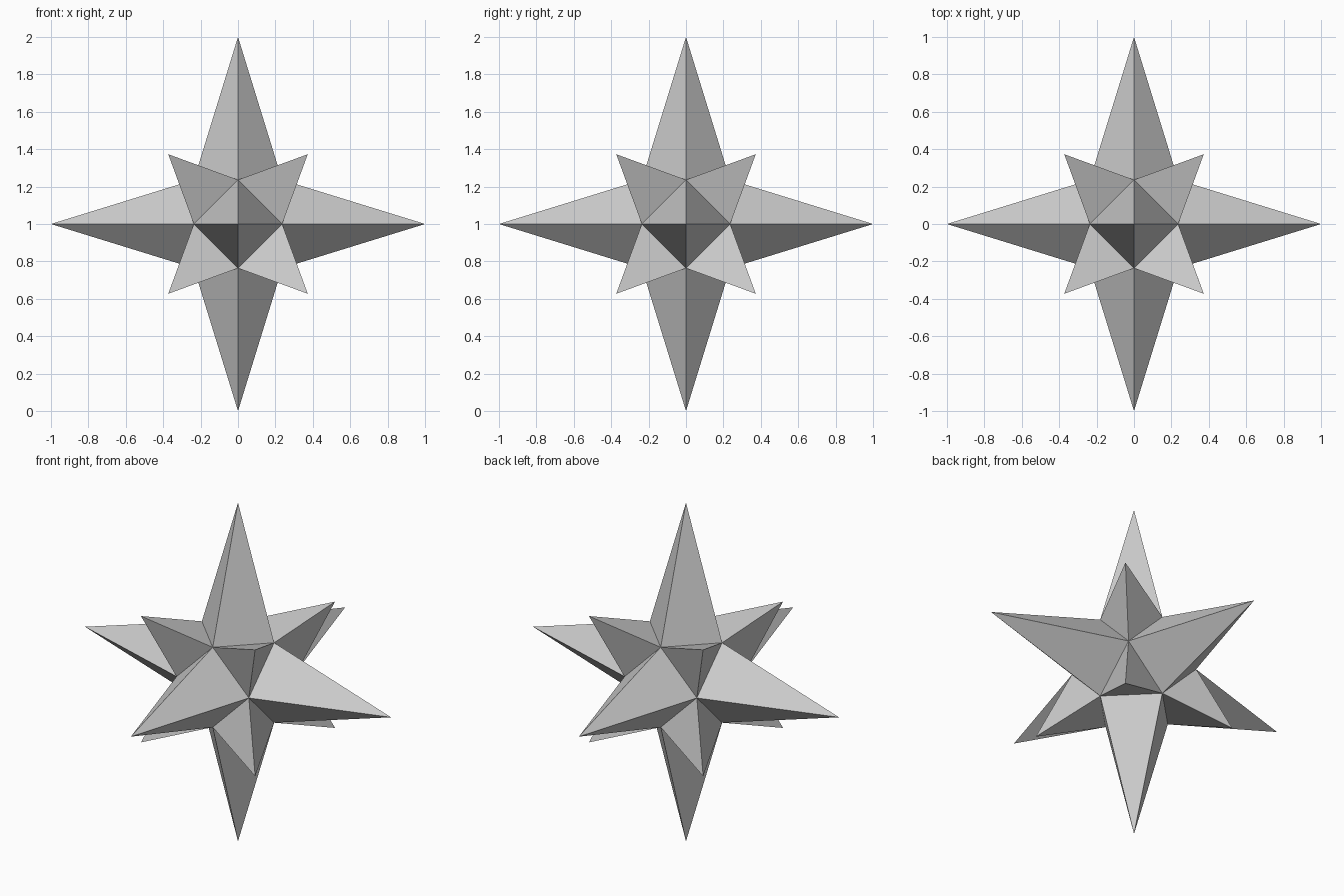
import bpy, bmesh
from itertools import product
from mathutils import Vector

if "Cube" in bpy.data.objects:
    bpy.data.objects.remove(bpy.data.objects["Cube"])

CORE = 0.236    # half width of the core
LONG = 1.0      # reach of the six axis spikes
SHORT = 0.373   # x, y and z reach of the eight corner spikes

bm = bmesh.new()

# Core: cuboctahedron (six squares, eight triangles)
for s, t in product((-CORE, CORE), repeat=2):
    for co in ((s, t, 0), (s, 0, t), (0, s, t)):
        bm.verts.new(co)
bmesh.ops.convex_hull(bm, input=bm.verts[:])
bmesh.ops.recalc_face_normals(bm, faces=bm.faces[:])
bmesh.ops.dissolve_limit(bm, angle_limit=0.05, verts=bm.verts[:], edges=bm.edges[:])

# Spikes: pull the centre of every face outward
for face in bm.faces[:]:
    reach = LONG if len(face.verts) == 4 else SHORT * 3 ** 0.5
    tip = face.calc_center_median().normalized() * reach
    apex = bmesh.ops.poke(bm, faces=[face])["verts"][0]
    apex.co = tip

# Stand the star on the ground
bmesh.ops.translate(bm, verts=bm.verts[:], vec=Vector((0, 0, LONG)))
bmesh.ops.recalc_face_normals(bm, faces=bm.faces[:])

mesh = bpy.data.meshes.new("spiked_star")
bm.to_mesh(mesh)
bm.free()
star = bpy.data.objects.new("spiked_star", mesh)
bpy.context.collection.objects.link(star)
